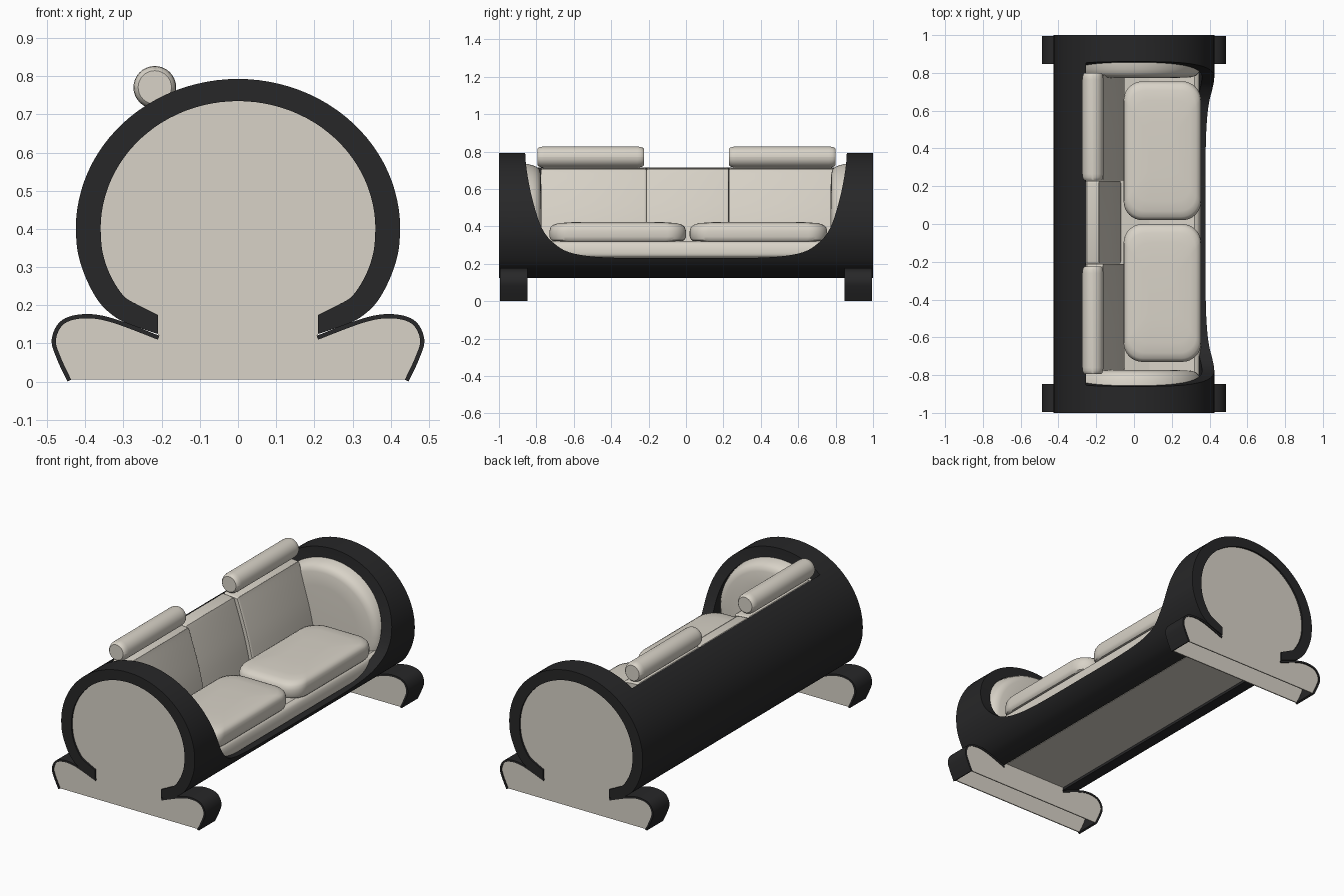
import bpy, bmesh, math

if "Cube" in bpy.data.objects:
    bpy.data.objects.remove(bpy.data.objects["Cube"])


def material(name, rgb):
    m = bpy.data.materials.new(name)
    m.use_nodes = True
    m.diffuse_color = (*rgb, 1)
    m.node_tree.nodes["Principled BSDF"].inputs["Base Color"].default_value = (*rgb, 1)
    return m


BEIGE = material("beige upholstery", (0.69, 0.65, 0.575))
BLACK = material("black shell", (0.02, 0.02, 0.021))


def smooth(ob, angle=35):
    bpy.ops.object.select_all(action='DESELECT')
    ob.select_set(True)
    bpy.context.view_layer.objects.active = ob
    bpy.ops.object.shade_smooth_by_angle(angle=math.radians(angle))


def loft(name, outline, levels, axis, mat, center=(0, 0)):
    """Sweep a closed outline along an axis; each level is (position, scale)."""
    bm = bmesh.new()
    rings = []
    for pos, s in levels:
        ring = []
        for a, b in outline:
            a, b = center[0] + (a - center[0]) * s, center[1] + (b - center[1]) * s
            co = {'x': (pos, a, b), 'y': (a, pos, b), 'z': (a, b, pos)}[axis]
            ring.append(bm.verts.new(co))
        rings.append(ring)
    n = len(outline)
    for r, q in zip(rings, rings[1:]):
        for i in range(n):
            bm.faces.new((r[i], r[(i + 1) % n], q[(i + 1) % n], q[i]))
    bm.faces.new(rings[0])
    bm.faces.new(rings[-1])
    bmesh.ops.recalc_face_normals(bm, faces=bm.faces)
    me = bpy.data.meshes.new(name)
    bm.to_mesh(me)
    bm.free()
    ob = bpy.data.objects.new(name, me)
    bpy.context.collection.objects.link(ob)
    me.materials.append(mat)
    smooth(ob)
    return ob


def curve(pts, steps=6):
    """Smooth open path through the given points."""
    p = [pts[0]] + list(pts) + [pts[-1]]
    out = []
    for i in range(1, len(p) - 2):
        for k in range(steps):
            t = k / steps
            out.append(tuple(0.5 * (2 * b + (c - a) * t + (2 * a - 5 * b + 4 * c - d) * t * t
                                    + (3 * b - a - 3 * c + d) * t ** 3)
                             for a, b, c, d in zip(p[i - 1], p[i], p[i + 1], p[i + 2])))
    return out + [pts[-1]]


def mirror(half):
    """Half path starting on the centre line -> full path from -x to +x."""
    return [(-a, b) for a, b in reversed(half[1:])] + half


def arch(width, height, lower):
    top = [(width * math.sin(t), 0.40 + height * math.cos(t))
           for t in (i * math.pi / 48 for i in range(24))]
    return mirror(top + curve([(width, 0.40)] + lower, 5))


def rounded_rect(x0, x1, y0, y1, r, steps=8):
    out = []
    for cx, cy, a0 in ((x1 - r, y1 - r, 0), (x0 + r, y1 - r, 90),
                       (x0 + r, y0 + r, 180), (x1 - r, y0 + r, 270)):
        for k in range(steps + 1):
            a = math.radians(a0 + 90 * k / steps)
            out.append((cx + r * math.cos(a), cy + r * math.sin(a)))
    return out


# Barrel shell with a scooped opening
outer = arch(0.425, 0.393, [(0.42, 0.34), (0.40, 0.275), (0.365, 0.21), (0.32, 0.168),
                            (0.27, 0.145), (0.21, 0.125)])
inner = arch(0.36, 0.335, [(0.355, 0.34), (0.335, 0.28), (0.30, 0.225), (0.26, 0.20),
                           (0.21, 0.175)])
shell = loft("barrel_shell", outer + inner[::-1], [(-1, 1), (1, 1)], 'y', BLACK)
scoop = mirror(curve([(0, 0.23), (0.4, 0.233), (0.6, 0.255), (0.7, 0.305), (0.77, 0.39),
                      (0.82, 0.54), (0.85, 0.69), (0.86, 0.8), (0.86, 0.95)]))
cutter = loft("scoop_cutter", scoop, [(-0.255, 1), (0.6, 1)], 'x', BLACK)
cutter.hide_render = True
cut = shell.modifiers.new("scoop", 'BOOLEAN')
cut.operation = 'DIFFERENCE'
cut.solver = 'EXACT'
cut.object = cutter
bpy.context.view_layer.objects.active = shell
bpy.ops.object.modifier_apply(modifier="scoop")
bpy.data.objects.remove(cutter)
smooth(shell)

# Feet outline and the thin black strip over each foot
tip = curve([(0.21, 0.11), (0.33, 0.155), (0.40, 0.166), (0.455, 0.152), (0.477, 0.11),
             (0.465, 0.065), (0.437, 0.005)])
foot = mirror([(0, 0.2), (0.21, 0.2)] + tip)


def ribbon(path, t):
    off = []
    for i, (a, b) in enumerate(path):
        p, q = path[max(i - 1, 0)], path[min(i + 1, len(path) - 1)]
        dx, dy = q[0] - p[0], q[1] - p[1]
        d = math.hypot(dx, dy)
        off.append((a - dy / d * t, b + dx / d * t))
    return path + off[::-1]


strip = ribbon(tip, 0.011)
for side, end in ((-1, "front"), (1, "back")):
    # Padded end panel, flat outside and domed inside
    loft(end + "_end_pad", inner,
         [(side * y, s) for y, s in ((0.99, 1), (0.86, 1), (0.845, 0.995), (0.82, 0.975),
                                     (0.80, 0.95), (0.785, 0.91), (0.777, 0.84),
                                     (0.773, 0.6))],
         'y', BEIGE, (0, 0.42))
    # Hollow foot: outer and inner plates, open underneath
    for y, place in ((0.99, "outer"), (0.856, "inner")):
        loft(f"{end}_foot_{place}_plate", foot,
             [(side * y, 1), (side * (y - 0.006), 1)], 'y', BEIGE)
    for m, hand in ((-1, "right"), (1, "left")):
        loft(f"{end}_{hand}_foot_strip", [(m * a, b) for a, b in strip],
             [(side * 0.847, 1), (side * 0.995, 1)], 'y', BLACK)

# Seat base, bulging over the front lip, and the underside panel
belly = [p for p in inner if p[1] < 0.325 and p[0] < 0.305]
loft("seat_base", belly + curve([(0.335, 0.232), (0.353, 0.245), (0.353, 0.28),
                                 (0.342, 0.31), (0.32, 0.322)], 4),
     [(-0.83, 1), (0.83, 1)], 'y', BEIGE)
loft("underside_panel", [(-0.212, 0.14), (0.19, 0.14), (0.19, 0.18), (-0.212, 0.18)],
     [(-0.86, 1), (0.86, 1)], 'y', BEIGE)

# Seat cushions
for y0, y1, name in ((-0.73, 0.0, "front"), (0.02, 0.755, "back")):
    loft(name + "_seat_cushion", rounded_rect(-0.055, 0.355, y0, y1, 0.1),
         [(0.32, 0.94), (0.328, 0.98), (0.345, 1), (0.375, 1), (0.395, 0.985),
          (0.408, 0.95), (0.417, 0.87), (0.422, 0.72), (0.425, 0.4)],
         'z', BEIGE, (0.15, (y0 + y1) / 2))

# Leaning backrests, the middle one set slightly back
for y0, y1, dx, name in ((-0.775, -0.212, 0, "front"), (-0.21, 0.228, -0.02, "middle"),
                         (0.23, 0.79, 0, "back")):
    face = curve([(-0.05 + dx, 0.30), (-0.09 + dx, 0.48), (-0.155 + dx, 0.685),
                  (-0.172 + dx, 0.707), (-0.25, 0.714)], 5)
    loft(name + "_backrest", face + [(-0.31, 0.58), (-0.345, 0.45), (-0.33, 0.30)],
         [(y0, 0.97), (y0 + 0.004, 0.99), (y0 + 0.012, 1),
          (y1 - 0.012, 1), (y1 - 0.004, 0.99), (y1, 0.97)], 'y', BEIGE, (-0.25, 0.5))

# Head rolls
for y0, y1, name in ((-0.795, -0.225, "front"), (0.23, 0.80, "back")):
    loft(name + "_head_roll", rounded_rect(-0.274, -0.162, 0.715, 0.827, 0.056),
         [(y0, 0.78), (y0 + 0.006, 0.89), (y0 + 0.018, 0.97), (y0 + 0.035, 1),
          (y1 - 0.035, 1), (y1 - 0.018, 0.97), (y1 - 0.006, 0.89), (y1, 0.78)],
         'y', BEIGE, (-0.218, 0.771))
